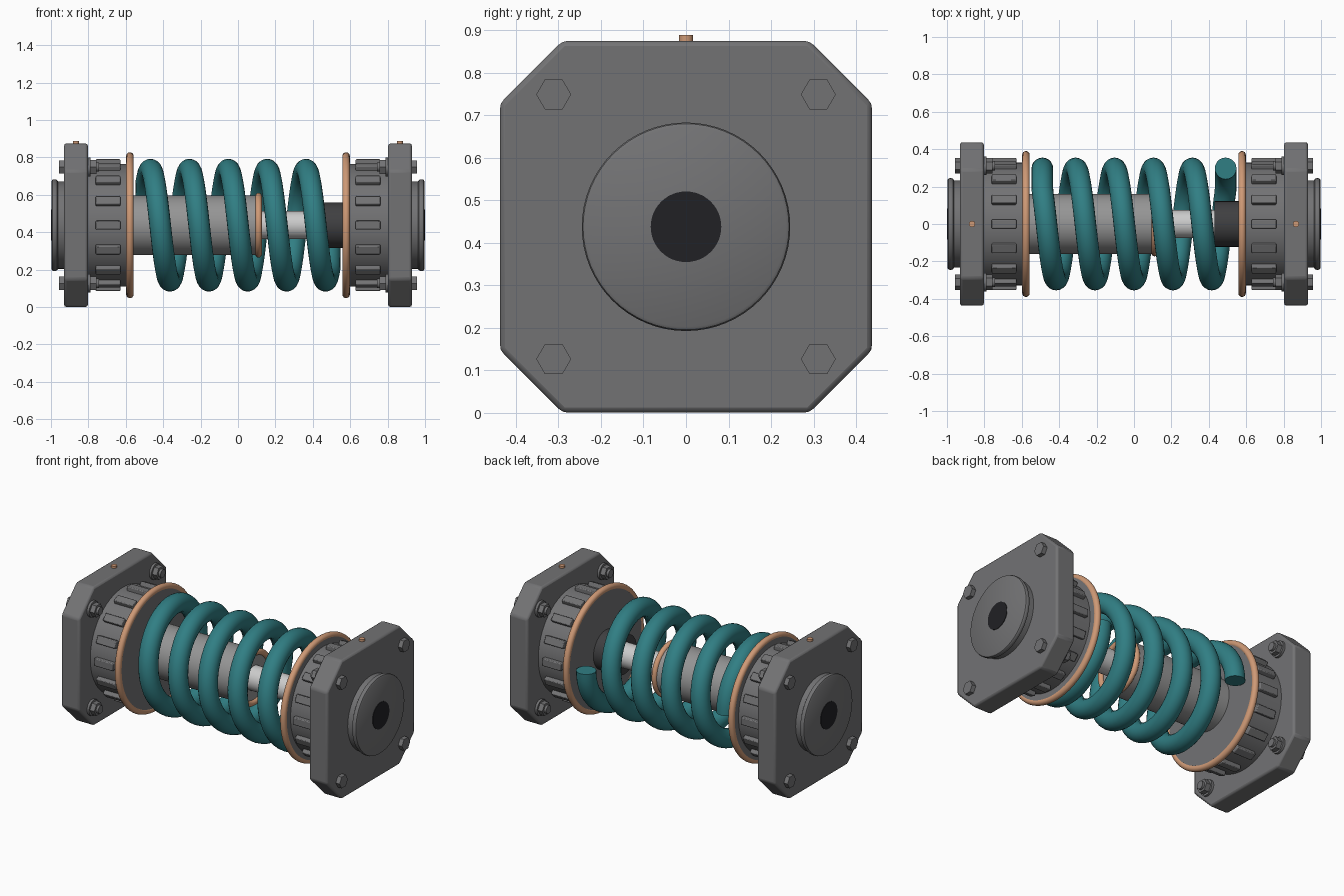
import bpy, bmesh, math
from mathutils import Matrix

if "Cube" in bpy.data.objects:
    bpy.data.objects.remove(bpy.data.objects["Cube"])

AXIS = 0.4375  # height of the spring axis


def mat(name, col):
    m = bpy.data.materials.new(name)
    m.diffuse_color = (*col, 1)
    m.use_nodes = True
    m.node_tree.nodes["Principled BSDF"].inputs["Base Color"].default_value = m.diffuse_color
    return m


TEAL = mat("teal", (0.03, 0.21, 0.23))
COPPER = mat("copper", (0.62, 0.32, 0.18))
DARK = mat("dark", (0.015, 0.015, 0.018))
STEEL = mat("steel", (0.17, 0.17, 0.175))
BUSH = mat("bush", (0.05, 0.05, 0.053))
TUBE = mat("tube", (0.3, 0.3, 0.3))
SILVER = mat("silver", (0.55, 0.55, 0.54))


def finish(name, bm, material, bevel=0.0, angle=35):
    bmesh.ops.recalc_face_normals(bm, faces=bm.faces)
    me = bpy.data.meshes.new(name)
    bm.to_mesh(me)
    bm.free()
    ob = bpy.data.objects.new(name, me)
    bpy.context.collection.objects.link(ob)
    me.materials.append(material)
    if bevel:
        b = ob.modifiers.new("bevel", 'BEVEL')
        b.width, b.segments, b.limit_method = bevel, 2, 'ANGLE'
    bpy.ops.object.select_all(action='DESELECT')
    ob.select_set(True)
    bpy.context.view_layer.objects.active = ob
    bpy.ops.object.shade_smooth_by_angle(angle=math.radians(angle))
    return ob


def sweep(bm, rings, closed=False):
    """Skin a list of point rings, capping the ends unless closed."""
    vs = [[bm.verts.new(p) for p in ring] for ring in rings]
    n = len(vs[0])
    for i in range(len(vs) if closed else len(vs) - 1):
        a, b = vs[i], vs[(i + 1) % len(vs)]
        for j in range(n):
            bm.faces.new((a[j], a[(j + 1) % n], b[(j + 1) % n], b[j]))
    if not closed:
        bm.faces.new(vs[0])
        bm.faces.new(vs[-1])


def lathe(name, profile, material, seg=64, y=0, z=0, closed=False):
    """Turn a profile of (x, radius) about the x direction."""
    bm = bmesh.new()
    turn = [2 * math.pi * k / seg for k in range(seg)]
    sweep(bm, [[(x, y + r * math.cos(a), AXIS + z + r * math.sin(a)) for a in turn]
               for x, r in profile], closed)
    return finish(name, bm, material)


def ring(name, x, major, minor, material):
    pts = [2 * math.pi * k / 16 for k in range(16)]
    return lathe(name, [(x + minor * math.cos(a), major + minor * math.sin(a)) for a in pts],
                 material, 80, closed=True)


# Coil spring: five turns, flattened at both ends
bm = bmesh.new()
R, W, steps = 0.297, 0.058, 240
rings = []
for i in range(steps + 1):
    t = 5 * i / steps
    a = 2 * math.pi * t
    x = max(-0.49, min(0.49, 0.208 * (t - 2.5)))
    section = []
    for k in range(20):
        b = 2 * math.pi * k / 20
        r = R + W * math.cos(b)
        section.append((x + W * math.sin(b), r * math.cos(a), AXIS + r * math.sin(a)))
    rings.append(section)
sweep(bm, rings)
finish("coil_spring", bm, TEAL, angle=45)

# Damper along the middle
lathe("damper_body", [(-0.57, 0.16), (0.11, 0.16)], TUBE)
ring("damper_seal", 0.11, 0.155, 0.018, COPPER)
lathe("piston_rod", [(0.1, 0.075), (0.45, 0.075)], SILVER, 48)
lathe("rod_bush", [(0.43, 0.122), (0.57, 0.122)], BUSH)

for s, side in ((-1, "left"), (1, "right")):
    def name(part):
        return f"{side}_{part}"

    def turned(part, profile, material=STEEL, **kw):
        return lathe(name(part), [(s * x, r) for x, r in profile], material, **kw)

    # Square end plate with cut corners
    bm = bmesh.new()
    h, c = 0.437, 0.29
    octagon = [(h, -c), (h, c), (c, h), (-c, h), (-h, c), (-h, -c), (-c, -h), (c, -h)]
    sweep(bm, [[(s * x, y, AXIS + z) for y, z in octagon] for x in (0.803, 0.93)])
    finish(name("end_plate"), bm, STEEL, bevel=0.012)

    # Outer hub with lip, and dark bore
    turned("hub", [(0.92, 0.233), (0.962, 0.233), (0.968, 0.242), (0.976, 0.245), (0.986, 0.245),
                   (0.993, 0.242), (0.997, 0.235)])
    turned("bore", [(0.98, 0.083), (1.0, 0.083)], DARK, seg=48)

    # Spring seat drum, flange and copper rim
    turned("drum", [(0.81, 0.328), (0.59, 0.328)])
    turned("seat_flange", [(0.597, 0.368), (0.562, 0.368)])
    ring(name("seat_rim"), s * 0.578, 0.37, 0.02, COPPER)

    # Grip ribs around the drum
    bm = bmesh.new()
    for k in range(16):
        m = (Matrix.Translation((0, 0, AXIS)) @ Matrix.Rotation(k * math.pi / 8, 4, 'X')
             @ Matrix.Translation((s * 0.695, 0, 0.332)) @ Matrix.Diagonal((0.132, 0.048, 0.042, 1)))
        bmesh.ops.create_cube(bm, size=1, matrix=m)
    finish(name("grip_ribs"), bm, STEEL, bevel=0.005)

    # Corner bolts with washers and nuts
    for i, (y, z) in enumerate(((-1, -1), (1, -1), (1, 1), (-1, 1))):
        at = dict(y=0.311 * y, z=0.311 * z)
        turned(f"bolt_head_{i}", [(0.92, 0.041), (0.957, 0.041)], seg=6, **at)
        turned(f"washer_{i}", [(0.81, 0.05), (0.788, 0.05)], seg=32, **at)
        turned(f"nut_{i}", [(0.79, 0.042), (0.757, 0.042)], seg=6, **at)
        turned(f"bolt_end_{i}", [(0.76, 0.025), (0.742, 0.025)], seg=24, **at)

    # Grease nipple on top of the plate
    bm = bmesh.new()
    bmesh.ops.create_cone(bm, cap_ends=True, segments=24, radius1=0.017, radius2=0.017, depth=0.04,
                          matrix=Matrix.Translation((s * 0.866, 0, 0.868)))
    finish(name("grease_nipple"), bm, COPPER)
